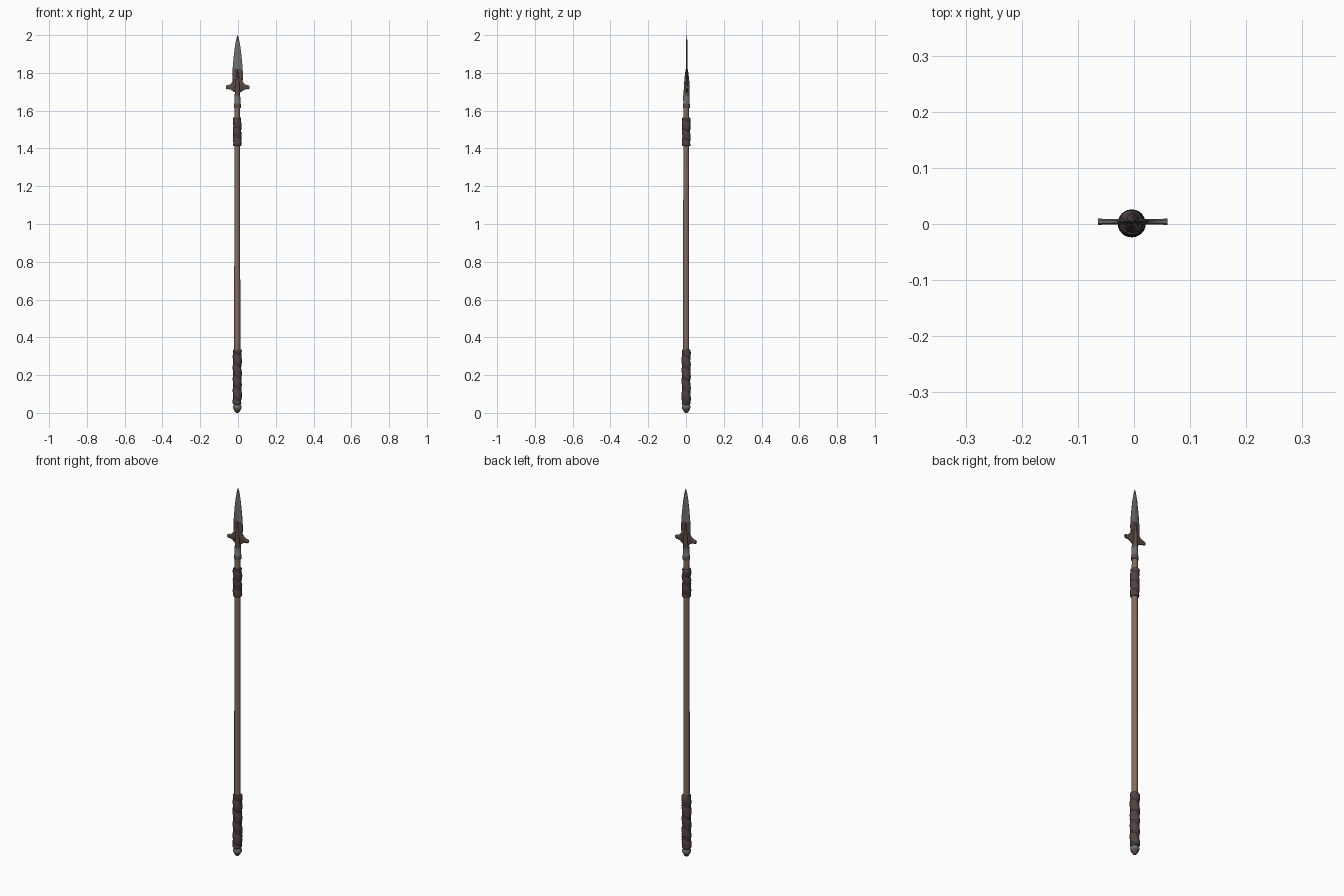
import bpy, bmesh, math, random
from mathutils import Vector

if "Cube" in bpy.data.objects:
    bpy.data.objects.remove(bpy.data.objects["Cube"])

random.seed(4)
CX, CY = -0.004, 0.001      # shaft axis
BX, BY = -0.002, 0.004      # blade axis


def material(name, r, g, b):
    m = bpy.data.materials.new(name)
    lin = [((c / 255 + 0.055) / 1.055) ** 2.4 for c in (r, g, b)]
    m.diffuse_color = (*lin, 1)
    m.use_nodes = True
    m.node_tree.nodes["Principled BSDF"].inputs["Base Color"].default_value = m.diffuse_color
    return m


WOOD = material("brown wood", 134, 108, 92)
WRAP = material("dark leather", 82, 67, 64)
CORD = material("darker leather", 62, 51, 49)
STEEL = material("grey steel", 108, 112, 112)
RUST = material("rusty steel", 92, 75, 69)


def loft(name, rings, mats, rule=None, angle=40):
    """Skin a list of equal-length point rings, cap both ends."""
    bm = bmesh.new()
    vs = [[bm.verts.new(p) for p in ring] for ring in rings]
    n = len(vs[0])
    for a, b in zip(vs, vs[1:]):
        for i in range(n):
            j = (i + 1) % n
            bm.faces.new((a[i], a[j], b[j], b[i]))
    bm.faces.new(vs[0][::-1])
    bm.faces.new(vs[-1])
    bmesh.ops.recalc_face_normals(bm, faces=bm.faces)
    bm.normal_update()
    if rule:
        for f in bm.faces:
            f.material_index = rule(f.calc_center_median(), f.normal)
    me = bpy.data.meshes.new(name)
    bm.to_mesh(me)
    bm.free()
    for m in mats:
        me.materials.append(m)
    ob = bpy.data.objects.new(name, me)
    bpy.context.collection.objects.link(ob)
    bpy.ops.object.select_all(action='DESELECT')
    ob.select_set(True)
    bpy.context.view_layer.objects.active = ob
    bpy.ops.object.shade_smooth_by_angle(angle=math.radians(angle))
    return ob


def circle(z, r, n, cx=CX, cy=CY, sy=1.0):
    return [(cx + r * math.cos(2 * math.pi * i / n),
             cy + r * sy * math.sin(2 * math.pi * i / n), z) for i in range(n)]


# wooden shaft
loft("shaft", [circle(z, r, 12) for z, r in
               [(0.03, 0.016), (0.6, 0.016), (1.2, 0.0155), (1.64, 0.0145)]], [WOOD])


# leather grips: tube with crossing helical ridges
def grip(name, z0, z1, r, pitch):
    n, rows = 24, int((z1 - z0) / 0.005)
    rings = []
    for k in range(rows + 1):
        z = z0 + (z1 - z0) * k / rows
        end = 0.85 if k in (0, rows) else 1.0
        ring = []
        for i in range(n):
            a = 2 * math.pi * i / n
            s = abs(math.sin(math.pi * z / pitch + a / 2))
            c = abs(math.sin(math.pi * z / (pitch * 1.5) - a / 2 + 1))
            rr = end * (r - 0.0035 + 0.0035 * max(s, c) ** 2 * (0.6 + 0.4 * s)
                        + 0.0008 * random.uniform(-1, 1))
            ring.append((CX + rr * math.cos(a), CY + rr * math.sin(a), z))
        rings.append(ring)

    def rule(c, nrm):
        a = math.atan2(c.y - CY, c.x - CX)
        return 1 if abs(math.sin(math.pi * c.z / pitch + a / 2)) < 0.4 else 0
    loft(name, rings, [WRAP, CORD], rule, 50)


grip("lower_grip", 0.045, 0.335, 0.0245, 0.06)
grip("upper_grip", 1.412, 1.565, 0.0235, 0.05)

# butt cap
loft("butt_cap", [circle(z, r, 12) for z, r in
                  [(0, 0.006), (0.006, 0.012), (0.022, 0.021), (0.034, 0.0225),
                   (0.040, 0.019), (0.052, 0.017)]], [RUST, STEEL],
     lambda c, n: 1 if 0.02 < c.z < 0.04 else 0)

# socket: cone that tapers into the blade ridge
loft("socket", [circle(z, r, 12, (CX + BX) / 2, 0.002 + 0.002 * (z > 1.7), sy)
                for z, r, sy in
                [(1.615, 0.0185, 1), (1.635, 0.0185, 1), (1.638, 0.0165, 1),
                 (1.68, 0.0145, 1.15), (1.72, 0.013, 1.15), (1.76, 0.010, 1.3),
                 (1.80, 0.006, 1.5), (1.825, 0.002, 2)]],
     [RUST, STEEL], lambda c, n: 1 if 1.64 < c.z < 1.70 else 0)

# blade: flat diamond section, rusty towards the base
blade = []
for z, w, t in [(1.69, 0.012, 0.005), (1.72, 0.022, 0.005), (1.76, 0.027, 0.005),
                (1.79, 0.0285, 0.005), (1.82, 0.0265, 0.005), (1.85, 0.0245, 0.0045),
                (1.90, 0.0195, 0.004), (1.94, 0.0145, 0.0035), (1.97, 0.009, 0.003),
                (1.99, 0.004, 0.002), (2.0, 0.0008, 0.0008)]:
    blade.append([(BX + x * w, BY + y * t, z) for x, y in
                  [(-1, -.15), (0, -1), (1, -.15), (1, .15), (0, 1), (-1, .15)]])
loft("blade", blade, [STEEL, RUST], lambda c, n: 1 if c.z < 1.83 else 0, 5)

# guard wings: one lofted bar, mirrored left to right
half = [(0.0, 1.695, 1.775), (0.018, 1.698, 1.772), (0.026, 1.704, 1.755),
        (0.036, 1.711, 1.742), (0.048, 1.714, 1.735), (0.056, 1.713, 1.735),
        (0.062, 1.717, 1.731)]
sections = [(-x, a, b) for x, a, b in half[:0:-1]] + half
wings = []
for x, lo, hi in sections:
    t = 0.0055 if abs(x) > 0.05 else 0.0045
    e = 0.004
    wings.append([(BX + x, BY + y * t, z) for y, z in
                  [(-1, lo + e), (-.5, lo), (.5, lo), (1, lo + e),
                   (1, hi - e), (.5, hi), (-.5, hi), (-1, hi - e)]])
loft("guard_wings", wings, [RUST, STEEL],
     lambda c, n: 1 if n.z > 0.4 or abs(c.x - BX) > 0.06 else 0, 35)
